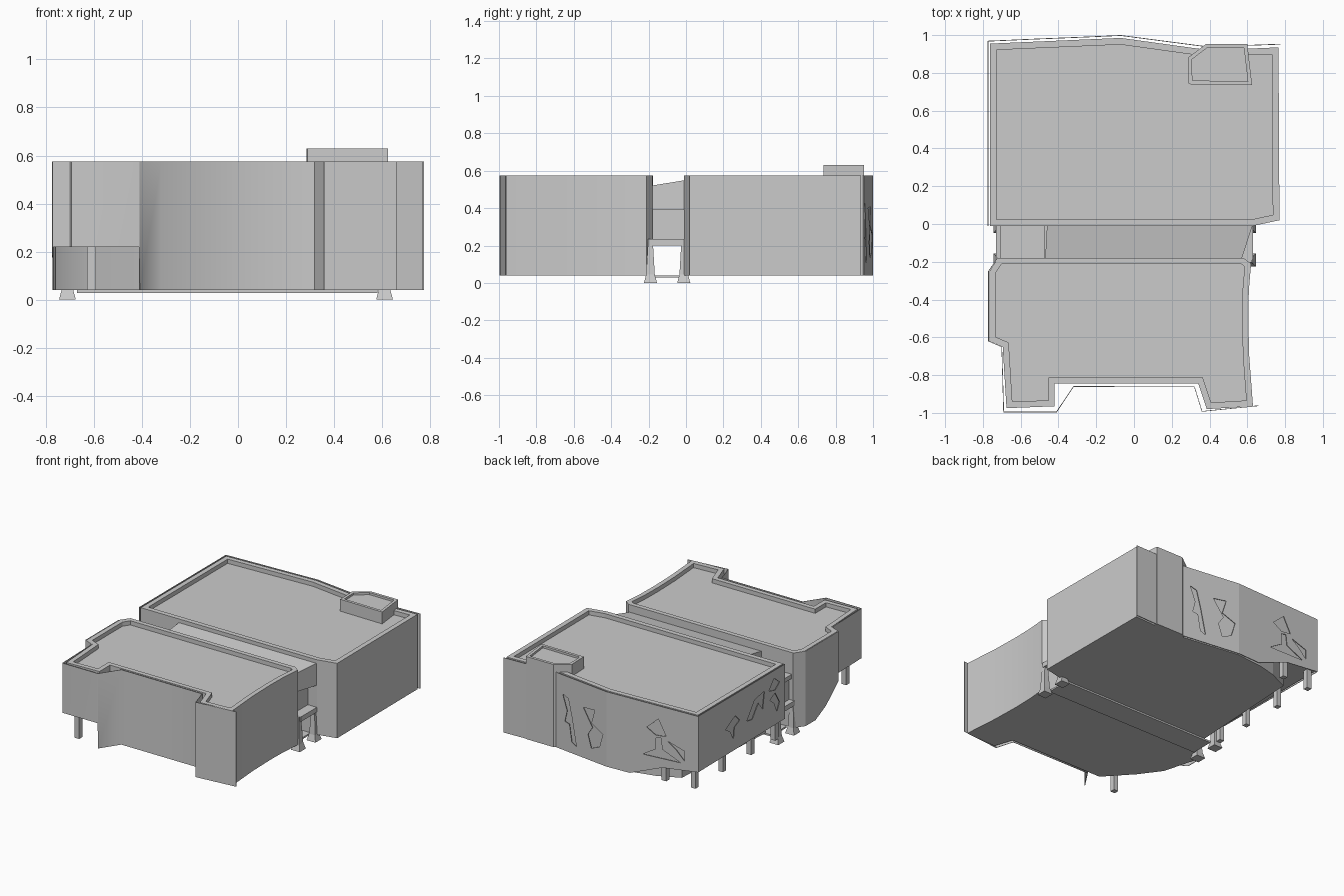
import bpy, bmesh, math

if "Cube" in bpy.data.objects:
    bpy.data.objects.remove(bpy.data.objects["Cube"])


def make(name, bm, angle=None):
    bmesh.ops.recalc_face_normals(bm, faces=bm.faces[:])
    me = bpy.data.meshes.new(name)
    bm.to_mesh(me)
    bm.free()
    ob = bpy.data.objects.new(name, me)
    bpy.context.scene.collection.objects.link(ob)
    if angle:
        for o in bpy.context.selected_objects:
            o.select_set(False)
        ob.select_set(True)
        bpy.context.view_layer.objects.active = ob
        bpy.ops.object.shade_smooth_by_angle(angle=math.radians(angle))
    return ob


def extrude(bm, pts, vec):
    """Extrude a closed 3D outline along vec, return the cap face."""
    a = [bm.verts.new(p) for p in pts]
    b = [bm.verts.new([p[i] + vec[i] for i in range(3)]) for p in pts]
    bm.faces.new(a[::-1])
    cap = bm.faces.new(b)
    for i in range(len(a)):
        j = (i + 1) % len(a)
        bm.faces.new((a[i], a[j], b[j], b[i]))
    return cap


def block(name, outline, z0, z1, parapet=0, depth=0.03, angle=None):
    """Upright block; parapet > 0 sinks the roof inside a rim."""
    bm = bmesh.new()
    cap = extrude(bm, [(x, y, z0) for x, y in outline], (0, 0, z1 - z0))
    bmesh.ops.recalc_face_normals(bm, faces=bm.faces[:])
    if parapet:
        bmesh.ops.inset_region(bm, faces=[cap], thickness=parapet, use_even_offset=True)
        f = bmesh.ops.extrude_face_region(bm, geom=[cap])
        top = [v for v in f['geom'] if isinstance(v, bmesh.types.BMVert)]
        bmesh.ops.translate(bm, verts=top, vec=(0, 0, -depth))
        if cap.is_valid:
            bmesh.ops.delete(bm, geom=[cap], context='FACES_ONLY')
    return make(name, bm, angle)


def box(name, x0, x1, y0, y1, z0, z1):
    return block(name, [(x0, y0), (x1, y0), (x1, y1), (x0, y1)], z0, z1)


def skin(name, path, ztop, holes=(), axis='x', angle=None):
    """Thin facade sheet along path of (x, y, z_bottom), with shaped openings."""
    bm = bmesh.new()
    lo = [bm.verts.new(p) for p in path]
    hi = [bm.verts.new((p[0], p[1], ztop)) for p in path]
    for i in range(len(path) - 1):
        bm.faces.new((lo[i], lo[i + 1], hi[i + 1], hi[i]))
    ob = make(name, bm)
    m = ob.modifiers.new("thickness", 'SOLIDIFY')
    m.thickness, m.offset = 0.004, 0
    cutter = None
    if holes:
        cb = bmesh.new()
        for h in holes:
            if axis == 'x':
                extrude(cb, [(u, 0.9, z) for u, z in h], (0, 0.2, 0))
            else:
                extrude(cb, [(-0.85, u, z) for u, z in h], (0.2, 0, 0))
        cutter = make(name + "_cutter", cb)
        cutter.hide_render = True
        b = ob.modifiers.new("openings", 'BOOLEAN')
        b.operation, b.object, b.solver = 'DIFFERENCE', cutter, 'EXACT'
    dg = bpy.context.evaluated_depsgraph_get()
    me = bpy.data.meshes.new_from_object(ob.evaluated_get(dg))
    ob.modifiers.clear()
    ob.data = me
    if cutter:
        bpy.data.objects.remove(cutter)
    if angle:
        for o in bpy.context.selected_objects:
            o.select_set(False)
        ob.select_set(True)
        bpy.context.view_layer.objects.active = ob
        bpy.ops.object.shade_smooth_by_angle(angle=math.radians(angle))


TOP, BASE = 0.575, 0.04

# Rear wing: overhanging upper storey and recessed ground floor
block("rear_upper", [(-0.762, -0.01), (0.63, -0.01), (0.77, 0.02), (0.765, 0.935),
                     (0.4, 0.92), (-0.07, 0.985), (-0.762, 0.955)], 0.18, TOP, 0.035)
block("rear_lower", [(-0.62, -0.01), (0.63, -0.01), (0.77, 0.02), (0.765, 0.935),
                     (0.4, 0.92), (-0.07, 0.985), (-0.28, 0.965), (-0.42, 0.93),
                     (-0.57, 0.86)], BASE, 0.18)
block("stair_tower", [(0.29, 0.74), (0.625, 0.735), (0.6, 0.952), (0.38, 0.952),
                      (0.285, 0.88)], BASE, 0.63, 0.02, 0.015)

# Rear wing facade sheets with irregular openings
rear_holes = [
    [(0.31, 0.44), (0.26, 0.42), (0.23, 0.3), (0.19, 0.1), (0.23, 0.12), (0.25, 0.24), (0.29, 0.25), (0.27, 0.33)],
    [(0.13, 0.4), (0.03, 0.41), (0.06, 0.31), (-0.04, 0.26), (-0.01, 0.16), (0.06, 0.13), (0.09, 0.22), (0.05, 0.28)],
    [(-0.38, 0.4), (-0.47, 0.48), (-0.53, 0.37), (-0.45, 0.36)],
    [(-0.45, 0.34), (-0.49, 0.35), (-0.5, 0.27), (-0.64, 0.21), (-0.35, 0.2), (-0.45, 0.26)],
    [(-0.54, 0.34), (-0.67, 0.3), (-0.67, 0.23), (-0.61, 0.29)],
]
skin("rear_facade", [(0.775, 0.952, BASE), (0.39, 0.938, BASE), (-0.07, 0.998, BASE),
                     (-0.25, 0.99, BASE), (-0.5, 0.98, 0.14), (-0.773, 0.968, 0.175)],
     TOP, rear_holes, 'x')
side_holes = [
    [(0.66, 0.36), (0.55, 0.42), (0.5, 0.37), (0.56, 0.34), (0.57, 0.26), (0.61, 0.33)],
    [(0.42, 0.33), (0.33, 0.45), (0.22, 0.47), (0.24, 0.35), (0.29, 0.41), (0.36, 0.32)],
    [(0.17, 0.45), (0.11, 0.52), (0.05, 0.47), (0.1, 0.43)],
    [(0.16, 0.38), (0.1, 0.41), (0.05, 0.33), (0.08, 0.27), (0.11, 0.34)],
]
skin("rear_side_facade", [(-0.773, 0.968, 0.175), (-0.773, -0.01, 0.185)], TOP, side_holes, 'y')

# Front wing: notched upper storey over a cut-back ground floor
block("front_upper", [(-0.765, -0.25), (-0.72, -0.18), (0.58, -0.18), (0.62, -0.21),
                      (0.608, -0.35), (0.605, -0.5), (0.61, -0.7), (0.63, -0.965),
                      (0.385, -0.98), (0.34, -0.845), (-0.42, -0.845), (-0.42, -0.965),
                      (-0.675, -0.975), (-0.695, -0.65), (-0.765, -0.62)],
      0.22, TOP, 0.033, angle=30)
block("front_lower", [(-0.76, -0.25), (-0.72, -0.18), (0.58, -0.18), (0.62, -0.21),
                      (0.608, -0.35), (0.605, -0.5), (0.61, -0.7), (0.63, -0.965),
                      (0.385, -0.98), (0.34, -0.845), (-0.41, -0.845), (-0.58, -0.66),
                      (-0.69, -0.51)], BASE, 0.22, angle=40)

# Front wing facade sheets
skin("front_facade", [(-0.69, -0.995, 0.22), (-0.412, -0.995, 0.22), (-0.41, -0.995, BASE),
                      (-0.32, -0.86, BASE), (0.32, -0.862, BASE), (0.36, -0.992, BASE),
                      (0.66, -0.962, BASE)], TOP, angle=60)
skin("front_side_facade", [(-0.72, -0.178, BASE), (-0.77, -0.25, BASE), (-0.77, -0.36, BASE),
                           (-0.77, -0.48, 0.1), (-0.77, -0.62, 0.22), (-0.70, -0.65, 0.22),
                           (-0.69, -0.995, 0.22)], TOP)

# Slim posts under the overhangs
for i, (x, y) in enumerate([(-0.72, 0.93), (-0.72, 0.62), (-0.72, 0.3), (-0.72, 0.03),
                            (-0.5, 0.945), (-0.61, -0.93)]):
    box(f"post_{i}", x - 0.018, x + 0.018, y - 0.018, y + 0.018, BASE, 0.23)

# Bridge between the wings: deck, glazed storey and sloping roof volume
box("passage_floor", -0.67, 0.58, -0.18, -0.01, 0.028, 0.04)
box("bridge_deck", -0.71, 0.6, -0.19, 0.0, 0.2, 0.235)
box("bridge_storey", -0.69, 0.56, -0.18, -0.01, 0.235, 0.39)
bridge = block("bridge_roof", [(-0.47, -0.185), (0.57, -0.185), (0.63, 0.0), (-0.46, 0.0)], 0.39, 0.55)
for v in bridge.data.vertices:
    if v.co.z > 0.5 and v.co.y < -0.1:
        v.co.z = 0.52
box("bridge_low_roof", -0.71, -0.47, -0.185, 0.0, 0.39, 0.42)

# Portal frames with flared feet at both ends of the bridge
for side, cx in (("left", -0.71), ("right", 0.61)):
    box(f"{side}_portal_beam", cx - 0.02, cx + 0.02, -0.19, 0.0, 0.2, 0.235)
    for n, cy in (("front", -0.19), ("rear", -0.012)):
        bm = bmesh.new()
        rings = []
        for z, r in ((0, 0.035), (0.045, 0.023), (0.2, 0.014), (0.235, 0.014)):
            rings.append([bm.verts.new((cx + sx * r, cy + sy * r, z))
                          for sx, sy in ((-1, -1), (1, -1), (1, 1), (-1, 1))])
        for a, b in zip(rings, rings[1:]):
            for k in range(4):
                bm.faces.new((a[k], a[(k + 1) % 4], b[(k + 1) % 4], b[k]))
        bm.faces.new(rings[0])
        bm.faces.new(rings[-1])
        make(f"{side}_{n}_leg", bm)
